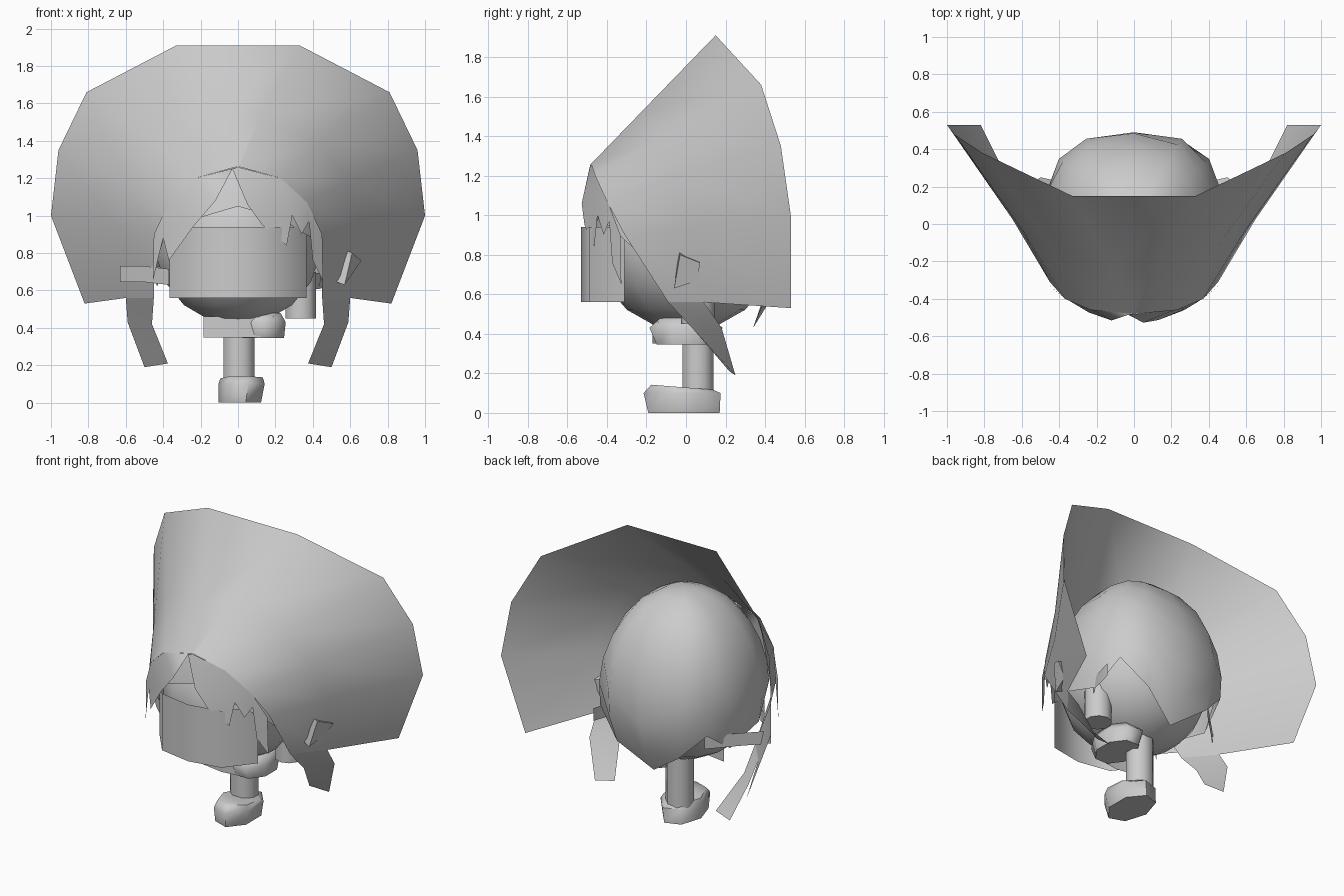
import bpy, bmesh, math
from mathutils import Vector

if "Cube" in bpy.data.objects:
    bpy.data.objects.remove(bpy.data.objects["Cube"])


def make(name, verts, faces, smooth=60):
    me = bpy.data.meshes.new(name)
    me.from_pydata([tuple(v) for v in verts], [], faces)
    bm = bmesh.new()
    bm.from_mesh(me)
    bmesh.ops.remove_doubles(bm, verts=bm.verts, dist=0.0005)
    bmesh.ops.triangulate(bm, faces=[f for f in bm.faces if len(f.verts) > 4])
    bmesh.ops.recalc_face_normals(bm, faces=bm.faces)
    bm.to_mesh(me)
    bm.free()
    ob = bpy.data.objects.new(name, me)
    bpy.context.collection.objects.link(ob)
    bpy.ops.object.select_all(action='DESELECT')
    bpy.context.view_layer.objects.active = ob
    ob.select_set(True)
    bpy.ops.object.shade_smooth_by_angle(angle=math.radians(smooth))
    return ob


def loft(name, rings, closed=False, caps=False, smooth=60):
    n = len(rings[0])
    verts = [v for r in rings for v in r]
    faces = []
    for i in range(len(rings) - 1):
        for j in range(n if closed else n - 1):
            k = (j + 1) % n
            faces.append((i * n + j, i * n + k, (i + 1) * n + k, (i + 1) * n + j))
    if caps:
        faces += [tuple(range(n)), tuple(range((len(rings) - 1) * n, len(rings) * n))]
    return make(name, verts, faces, smooth)


def ring(cx, cy, z, rx, ry, n=8, tilt=0.0):
    pts = []
    for i in range(n):
        a = 2 * math.pi * (i + 0.5) / n
        y = ry * math.sin(a)
        pts.append((cx + rx * math.cos(a), cy + y, z + tilt * y))
    return pts


def mirrored(half):
    return [(-x, y, z) for x, y, z in reversed(half)] + list(half)


def power(v, e):
    return math.copysign(abs(v) ** e, v)


# Head
bpy.ops.mesh.primitive_uv_sphere_add(segments=14, ring_count=9, location=(0, 0.0, 0.87))
head = bpy.context.object
head.name = "head"
head.scale = (0.46, 0.465, 0.455)
bpy.ops.object.shade_smooth_by_angle(angle=math.radians(60))

# Back hair: full dome with a jagged lower edge coming to a point at the nape
edge = [0.43, 0.59, 0.76, 0.62, 0.70, 0.88, 0.98, 1.05]
cols, rows = 14, 7
rings = []
for r in range(rows + 1):
    pts = []
    for c in range(cols):
        a = math.pi / 2 + 2 * math.pi * c / cols
        zc = edge[min(c, cols - c)] - 0.87
        end = math.acos(zc / (0.66 if zc > 0 else 0.60))
        p = end * r / rows
        s, up = max(math.sin(p), 0.0001), math.cos(p)
        e = 0.76 if math.sin(a) > 0 else 0.84
        pts.append((0.485 * s * power(math.cos(a), e),
                    0.01 + 0.485 * s * power(math.sin(a), e),
                    0.87 + up * (0.66 if up > 0 else 0.60)))
    rings.append(pts)
loft("back_hair", rings, closed=True)

# Flared bonnet brim, from the face rim to the outer fan
inner = [(0.01, -0.48, 1.26), (0.23, -0.46, 1.20), (0.37, -0.40, 1.07),
         (0.45, -0.31, 0.90), (0.45, -0.09, 0.56)]
outer = [(0.33, 0.15, 1.91), (0.81, 0.38, 1.66), (0.96, 0.48, 1.35),
         (1.0, 0.53, 1.0), (0.82, 0.53, 0.53)]
middle = [Vector(p).lerp(Vector(q), 0.4) for p, q in zip(inner, outer)]
middle = [(v.x - 0.02, v.y, v.z) for v in middle]
middle[-1] = (0.60, 0.09, 0.56)
loft("bonnet_brim", [mirrored(inner), mirrored(middle), mirrored(outer)])

# Hanging bonnet straps
for s, side in ((1, "right"), (-1, "left")):
    loft("strap_" + side, [
        [(s * 0.45, -0.09, 0.56), (s * 0.60, 0.09, 0.56)],
        [(s * 0.46, 0.04, 0.42), (s * 0.59, 0.18, 0.43)],
        [(s * 0.375, 0.22, 0.21), (s * 0.50, 0.25, 0.19)]])


# Parted fringe, bent around the forehead
def bend(x, z):
    return (x, -0.53 + 0.98 * x * x + 1.2 * max(0, z - 1.06) ** 2, z)


rim = [(0.0, 1.26), (0.23, 1.20), (0.37, 1.07), (0.45, 0.90), (0.455, 0.65)]
fringes = {
    "fringe_right": (1, [(0.40, 0.76), (0.38, 0.97), (0.34, 0.90), (0.29, 1.0),
                         (0.26, 0.84), (0.13, 0.95), (0.05, 1.06), (-0.03, 1.25)]),
    "fringe_left": (-1, [(0.42, 0.80), (0.40, 0.88), (0.37, 0.76), (0.24, 0.94),
                         (0.12, 1.08), (0.03, 1.25)]),
}
for name, (s, low) in fringes.items():
    pts = [bend(s * x, z) for x, z in rim + low]
    make(name, pts, [tuple(range(len(pts)))])

# Curved face band
band = mirrored([(0.0, -0.53, 0), (0.22, -0.49, 0), (0.365, -0.31, 0)])
loft("face_band", [[(x, y, z) for x, y, _ in band] for z in (0.56, 0.94)])

# Neck, collar and foot
loft("neck", [ring(0.005, 0.06, z, 0.09, 0.085) for z in (0.1, 0.5)], True, True)
loft("collar", [ring(0.135, 0.0, 0.345, 0.12, 0.16),
                ring(0.135, 0.0, 0.43, 0.13, 0.20),
                ring(0.135, 0.0, 0.48, 0.10, 0.14)], True, True)
loft("collar_front", [[(-0.185, -0.14, z), (0.0, -0.17, z), (0.19, -0.14, z)]
                      for z in (0.35, 0.46)])
loft("foot", [ring(0.015, -0.01, 0.0, 0.12, 0.185, 7),
              ring(0.025, -0.02, 0.10, 0.13, 0.2, 7),
              ring(0.025, -0.02, 0.13, 0.12, 0.16, 7, -0.08)], True, True)

# Drum-shaped side pendant
loft("side_pendant", [ring(0.335, 0.06, z, 0.085, 0.085, 10) for z in (0.45, 0.70)], True, True)

# Slanted crystal on the right side
loft("side_crystal", [
    [(0.515, -0.05, 0.65), (0.535, 0.04, 0.66), (0.58, 0.06, 0.77), (0.57, -0.035, 0.82)],
    [(0.57, -0.06, 0.63), (0.60, 0.06, 0.67), (0.66, 0.07, 0.76), (0.61, -0.03, 0.80)]],
    True, True, 30)

# Ribbon ends at the sides of the head
ribbons = {
    "ribbon_left_back": [(-0.63, 0.0, 0.645), (-0.50, 0.13, 0.645), (-0.34, 0.29, 0.64)],
    "ribbon_left_front": [(-0.63, 0.0, 0.645), (-0.50, -0.15, 0.645), (-0.37, -0.26, 0.63)],
    "ribbon_right": [(0.47, 0.31, 0.62), (0.44, 0.16, 0.61), (0.36, 0.02, 0.60)],
}
for name, path in ribbons.items():
    loft(name, [path, [(x, y, z + 0.085) for x, y, z in path]])
